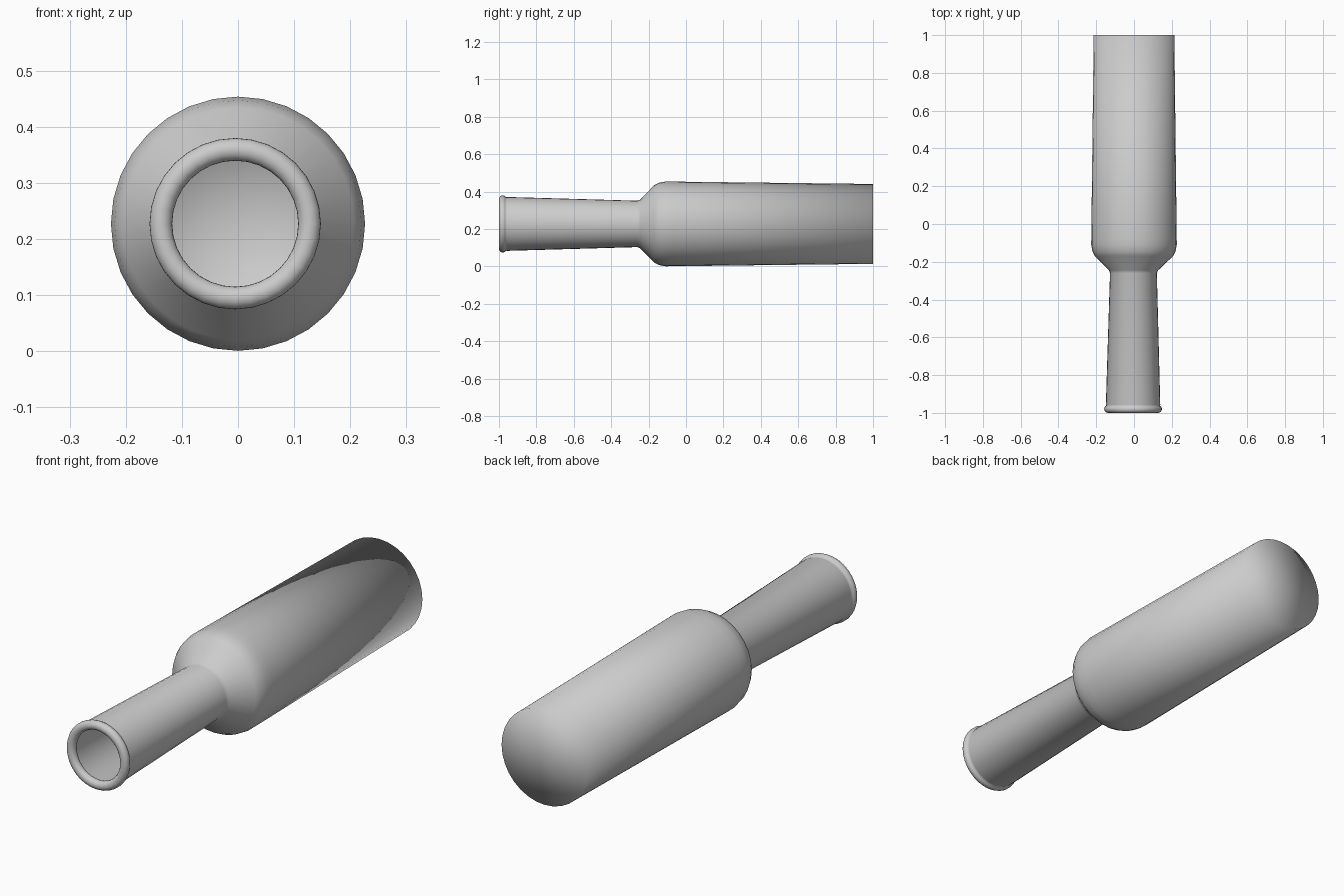
import bpy, bmesh
from math import sin, cos, pi, radians

if "Cube" in bpy.data.objects:
    bpy.data.objects.remove(bpy.data.objects["Cube"])

SIDES = 32
CZ = 0.227

# Profile along the axis: (y, radius, x offset)
profile = []
# rolled lip, from inside the neck round to the outside
for i in range(13):
    a = radians(-150 + i * 300 / 12)
    profile.append((-0.98 - 0.02 * cos(a), 0.1325 + 0.0205 * sin(a), -0.005))
# neck, shoulder and body
profile += [
    (-0.957, 0.144, -0.005),
    (-0.26, 0.124, -0.003),
    (-0.245, 0.130, -0.002),
    (-0.17, 0.207, 0),
    (-0.145, 0.220, 0),
    (-0.11, 0.2265, 0),
    (-0.07, 0.2262, 0),
    (1.0, 0.2135, 0),
]

bm = bmesh.new()
rings = []
for y, r, dx in profile:
    rings.append([bm.verts.new((dx + r * sin(2 * pi * k / SIDES), y,
                                CZ + r * cos(2 * pi * k / SIDES)))
                  for k in range(SIDES)])
for a, b in zip(rings, rings[1:]):
    for k in range(SIDES):
        n = (k + 1) % SIDES
        bm.faces.new((a[k], a[n], b[n], b[k]))

# flat base, smooth shaded into the body
centre = bm.verts.new((0, 1.0, CZ))
for k in range(SIDES):
    bm.faces.new((rings[-1][k], rings[-1][(k + 1) % SIDES], centre))

bmesh.ops.recalc_face_normals(bm, faces=bm.faces)
# keep the outside facing out
base = centre.link_faces[0]
base.normal_update()
if base.normal.y < 0:
    bmesh.ops.reverse_faces(bm, faces=bm.faces)
for f in bm.faces:
    f.smooth = True

mesh = bpy.data.meshes.new("bottle")
bm.to_mesh(mesh)
bm.free()
bottle = bpy.data.objects.new("bottle", mesh)
bpy.context.collection.objects.link(bottle)
